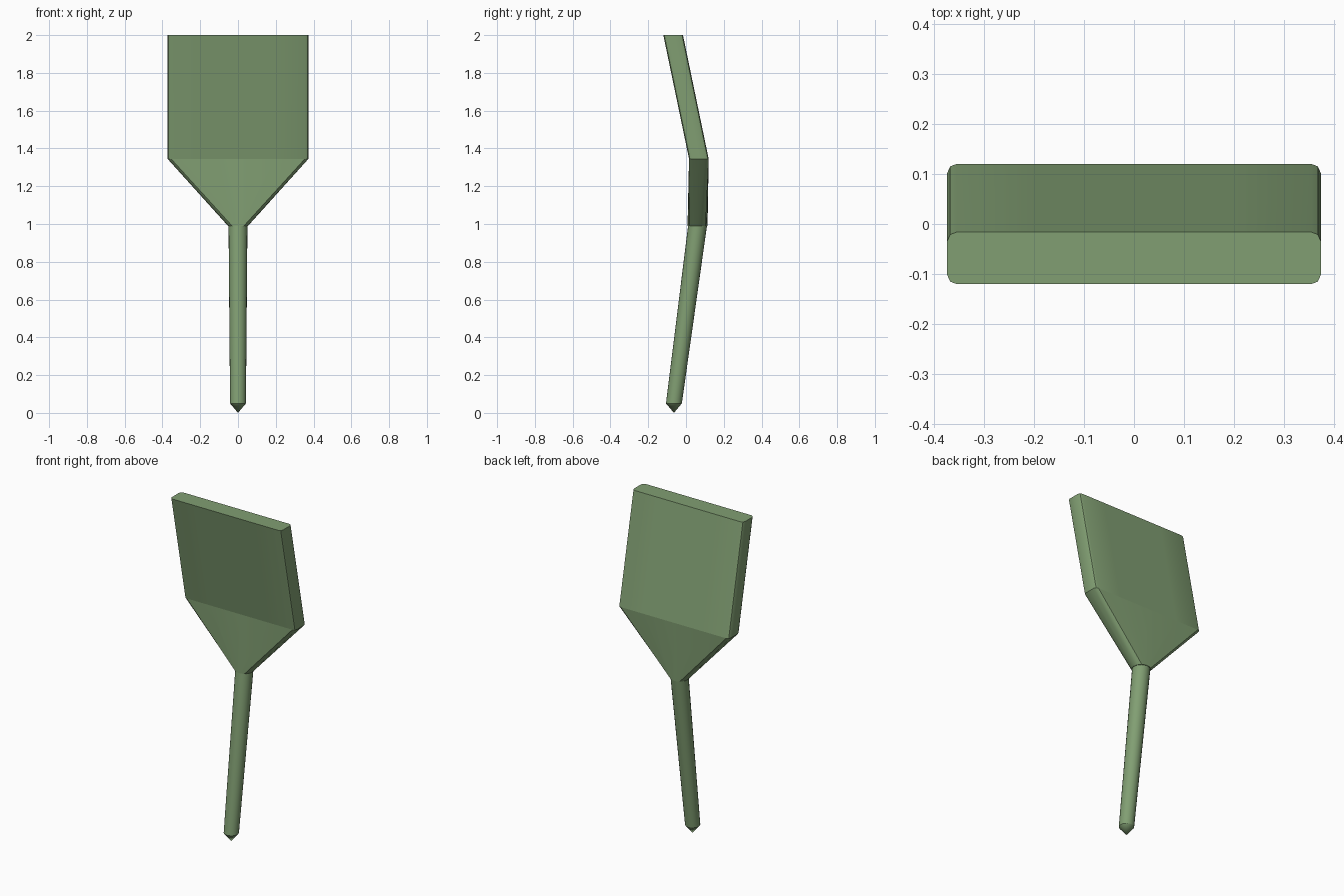
import bpy, bmesh, math

if "Cube" in bpy.data.objects:
    bpy.data.objects.remove(bpy.data.objects["Cube"])

SIDES = 20
green = bpy.data.materials.new("sage green")
green.diffuse_color = (0.22, 0.345, 0.17, 1)
green.use_nodes = True
green.node_tree.nodes["Principled BSDF"].inputs["Base Color"].default_value = green.diffuse_color


def circle(r, y, z):
    """Round section of the stem."""
    return [(r * math.cos(2 * math.pi * i / SIDES),
             y + r * math.sin(2 * math.pi * i / SIDES), z) for i in range(SIDES)]


def slab(y, z):
    """Flat rectangular section with small eased corners."""
    q = [(.373, 0), (.373, .034), (.367, .047), (.354, .052), (.2, .052)]
    q += [(0, .052)]
    half = q + [(-a, b) for a, b in q[-2::-1]]
    ring = half + [(a, -b) for a, b in half[-2:0:-1]]
    return [(a, y + b, z) for a, b in ring]


def loft(name, rings, tip=None, cap_start=False, cap_end=False):
    """Skin a list of equal-count rings, optionally starting from a point."""
    bm = bmesh.new()
    loops = [[bm.verts.new(p) for p in r] for r in rings]
    for a, b in zip(loops, loops[1:]):
        for i in range(SIDES):
            j = (i + 1) % SIDES
            bm.faces.new((a[i], a[j], b[j], b[i]))
    if tip:
        t = bm.verts.new(tip)
        for i in range(SIDES):
            bm.faces.new((t, loops[0][(i + 1) % SIDES], loops[0][i]))
    if cap_start:
        bm.faces.new(loops[0][::-1])
    if cap_end:
        bm.faces.new(loops[-1])
    bmesh.ops.recalc_face_normals(bm, faces=bm.faces)
    me = bpy.data.meshes.new(name)
    bm.to_mesh(me)
    bm.free()
    me.materials.append(green)
    ob = bpy.data.objects.new(name, me)
    bpy.context.collection.objects.link(ob)
    bpy.ops.object.select_all(action='DESELECT')
    ob.select_set(True)
    bpy.context.view_layer.objects.active = ob
    bpy.ops.object.shade_smooth_by_angle(angle=math.radians(30))


# Leaning stem with a pointed foot
loft("stem", [circle(.042, -.064, .05), circle(.05, .061, .99)],
     tip=(0, -.064, 0), cap_end=True)
# Transition from the round stem to the flat blade
loft("funnel", [circle(.053, .061, .99), slab(.068, 1.345)], cap_start=True)
# Flat blade leaning the other way
loft("blade", [slab(.068, 1.345), slab(-.068, 2)], cap_end=True)
